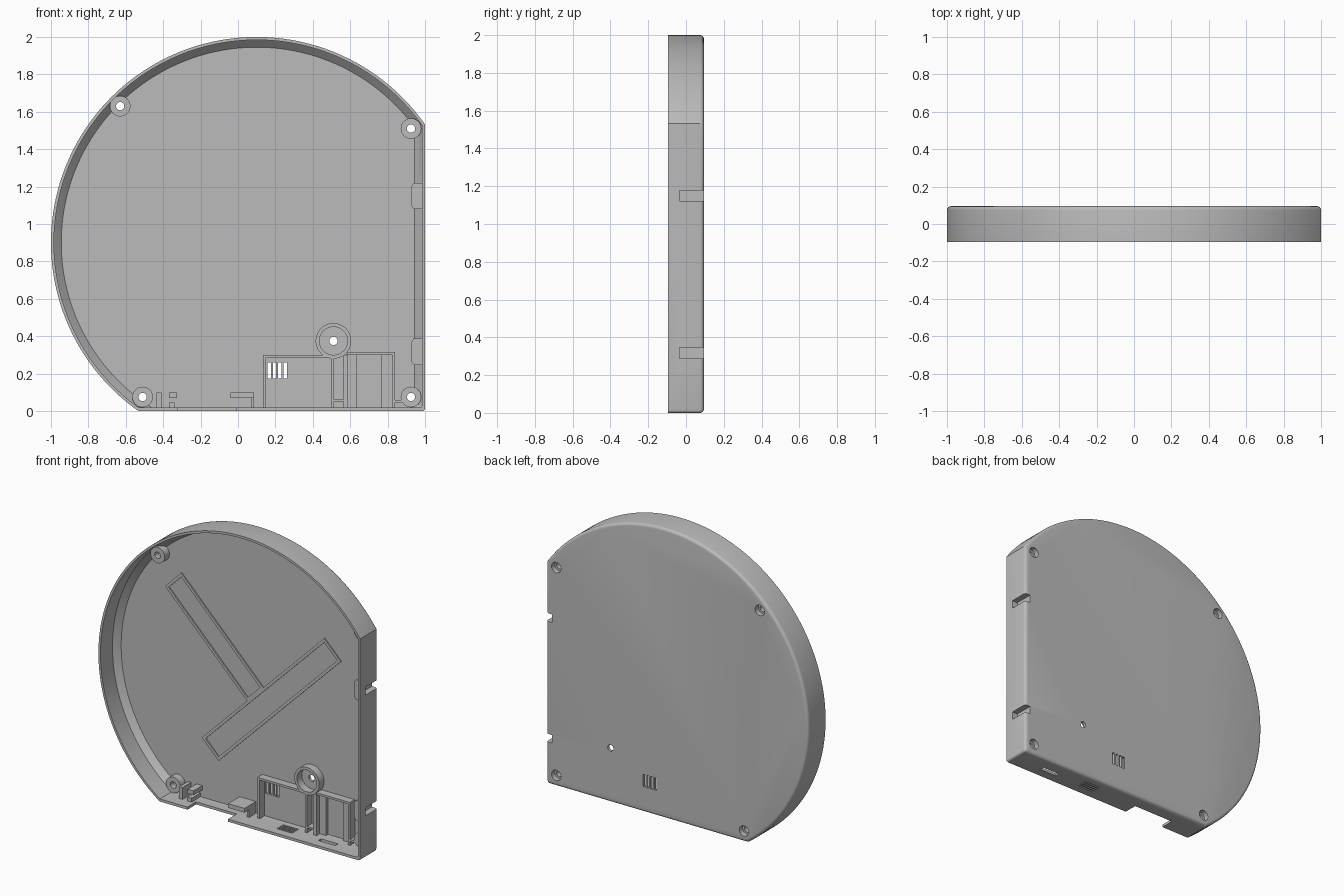
import bpy, bmesh, math
from mathutils import Vector

if "Cube" in bpy.data.objects:
    bpy.data.objects.remove(bpy.data.objects["Cube"])

grey = bpy.data.materials.new("plain_grey")
grey.diffuse_color = (0.5, 0.5, 0.5, 1)
grey.use_nodes = True
grey.node_tree.nodes["Principled BSDF"].inputs["Base Color"].default_value = grey.diffuse_color
FLOOR = 0.075      # inner face of the back panel
TOP = 0.022        # front of the ribs and bosses
BURY = 0.082       # depth to which parts sink into the back panel


def make(name, bm):
    bmesh.ops.recalc_face_normals(bm, faces=bm.faces)
    me = bpy.data.meshes.new(name)
    bm.to_mesh(me)
    bm.free()
    me.materials.append(grey)
    ob = bpy.data.objects.new(name, me)
    bpy.context.collection.objects.link(ob)
    return ob


def loft(bm, rings, closed=False):
    vs = [[bm.verts.new(p) for p in r] for r in rings]
    n = len(vs[0])
    pairs = list(zip(vs, vs[1:])) + ([(vs[-1], vs[0])] if closed else [])
    for a, b in pairs:
        for i in range(n):
            j = (i + 1) % n
            bm.faces.new((a[i], a[j], b[j], b[i]))
    if not closed:
        bm.faces.new(vs[0])
        bm.faces.new(vs[-1])


def prism(bm, pts, y0, y1):
    loft(bm, [[(x, y, z) for x, z in pts] for y in (y0, y1)])


def box(bm, x0, x1, y0, y1, z0, z1):
    prism(bm, [(x0, z0), (x1, z0), (x1, z1), (x0, z1)], y0, y1)


def turned(bm, cx, cz, profile, closed=False, n=32):
    """Stack of circles (radius, y) about an axis along y."""
    loft(bm, [[(cx + r * math.cos(k * math.tau / n), y, cz + r * math.sin(k * math.tau / n))
               for k in range(n)] for r, y in profile], closed)


def outline(d, db, y, n=120):
    """Round outline cut straight at the right and bottom, inset by d (bottom by db)."""
    R, xr = 1.1 - d, 1 - d
    a0 = math.acos((xr - 0.1) / R)
    a1 = math.pi + math.asin((0.9 - db) / R)
    pts = []
    for k in range(n + 1):
        a = a0 + (a1 - a0) * k / n
        pts.append((0.1 + R * math.cos(a), y, 0.9 + R * math.sin(a)))
    for k in range(5):
        a = -math.pi / 2 + k * math.pi / 8
        pts.append((xr - 0.015 + 0.015 * math.cos(a), y, db + 0.015 + 0.015 * math.sin(a)))
    return pts


# Tray shell: floor, inner chamfer, thin rim, outer wall, rounded back edge
bm = bmesh.new()
rings = [outline(0.055, 0.02, FLOOR), outline(0.016, 0.018, 0.036),
         outline(0.016, 0.018, -0.095), outline(0, 0, -0.095)]
for k in range(5):
    a = k * math.pi / 8
    d = 0.02 * (1 - math.cos(a))
    rings.append(outline(d, d, 0.075 + 0.02 * math.sin(a)))
loft(bm, rings)
shell = make("tray_shell", bm)

# Screw bosses in the corners
screws = [(-0.63, 1.63), (0.925, 1.51), (-0.51, 0.075), (0.925, 0.075)]
bm = bmesh.new()
for x, z in screws:
    turned(bm, x, z, [(0.055, TOP), (0.055, BURY)])
bosses = make("screw_bosses", bm)

# Cup ring for the button
bm = bmesh.new()
turned(bm, 0.51, 0.375, [(0.095, TOP), (0.095, BURY), (0.075, BURY), (0.075, TOP)], True, 48)
make("button_ring", bm)

# Latch housings on the right wall
bm = bmesh.new()
latches = (1.15, 0.317)
for z in latches:
    prism(bm, [(0.99, z - 0.07), (0.94, z - 0.07), (0.926, z - 0.05),
               (0.926, z + 0.05), (0.94, z + 0.07), (0.99, z + 0.07)], -0.055, BURY)
housings = make("latch_housings", bm)

# Shallow strip frames, diagonal on the floor
def frame(name, a, b, w, t=0.02):
    a, b = Vector(a), Vector(b)
    u = (b - a).normalized()
    v = Vector((-u.y, u.x))
    def rect(i, y):
        h = w / 2 - i
        return [(p.x, y, p.y) for p in (a + u * i + v * h, b - u * i + v * h,
                                        b - u * i - v * h, a + u * i - v * h)]
    bm = bmesh.new()
    loft(bm, [rect(0, FLOOR - 0.008), rect(0, BURY), rect(t, BURY), rect(t, FLOOR - 0.008)], True)
    make(name, bm)

frame("long_strip_frame", (0.675, 1.307), (-0.26, 0.372), 0.18)
frame("short_strip_frame", (-0.543, 1.468), (0.088, 0.838), 0.175)

# Compartment walls along the bottom
bm = bmesh.new()
for x0, x1, z0, z1 in [(0.133, 0.15, 0.01, 0.30), (0.15, 0.50, 0.285, 0.30),
                       (0.498, 0.513, 0.01, 0.285), (0.563, 0.585, 0.01, 0.30),
                       (0.585, 0.84, 0.30, 0.315), (0.825, 0.84, 0.01, 0.30),
                       (0.84, 0.88, 0.045, 0.06), (0.513, 0.563, 0.05, 0.062)]:
    box(bm, x0, x1, TOP, BURY, z0, z1)
make("compartment_walls", bm)

# Low rails inside the right compartment
bm = bmesh.new()
for x0, x1 in ((0.58, 0.635), (0.765, 0.83)):
    box(bm, x0, x1, 0.055, BURY, 0.01, 0.305)
make("compartment_rails", bm)

# Small holders beside the cable opening
bm = bmesh.new()
for x0, x1, y0, z0, z1 in [(-0.435, -0.41, -0.02, 0.01, 0.10), (-0.37, -0.325, -0.02, 0.07, 0.10),
                           (-0.37, -0.34, -0.02, 0.01, 0.045), (-0.04, 0.085, -0.05, 0.07, 0.10),
                           (0.07, 0.085, 0.0, 0.01, 0.075)]:
    box(bm, x0, x1, y0, BURY, z0, z1)
make("cable_holders", bm)

# Cutters: screw holes, latch notches, vents, cable opening
bm = bmesh.new()
for x, z in screws:
    turned(bm, x, z, [(0.022, -0.05), (0.022, 0.06), (0.036, 0.06), (0.036, 0.15)])
turned(bm, 0.51, 0.375, [(0.022, 0.0), (0.022, 0.15)])
for z in latches:
    box(bm, 0.958, 1.1, -0.035, 0.2, z - 0.028, z + 0.028)
for k in range(4):
    x = 0.158 + 0.0285 * k
    box(bm, x, x + 0.018, 0.04, 0.15, 0.175, 0.26)
    y = -0.035 + 0.02 * k
    box(bm, 0.32, 0.44, y, y + 0.01, -0.1, 0.03)
box(bm, 0.635, 0.765, -0.03, 0.0, -0.1, 0.03)
box(bm, -0.32, -0.01, -0.2, 0.0, -0.1, 0.04)
cutter = make("hole_cutters", bm)
cutter.hide_render = True
cutter.hide_set(True)

for ob in (shell, bosses, housings):
    m = ob.modifiers.new("cut", 'BOOLEAN')
    m.operation = 'DIFFERENCE'
    m.solver = 'EXACT'
    m.object = cutter
    dg = bpy.context.evaluated_depsgraph_get()
    me = bpy.data.meshes.new_from_object(ob.evaluated_get(dg))
    ob.modifiers.clear()
    ob.data = me
bpy.data.objects.remove(cutter)

# Smooth the curves, keep the edges sharp
for ob in bpy.context.collection.objects:
    ob.select_set(True)
    bpy.context.view_layer.objects.active = ob
bpy.ops.object.shade_smooth_by_angle(angle=math.radians(30))
